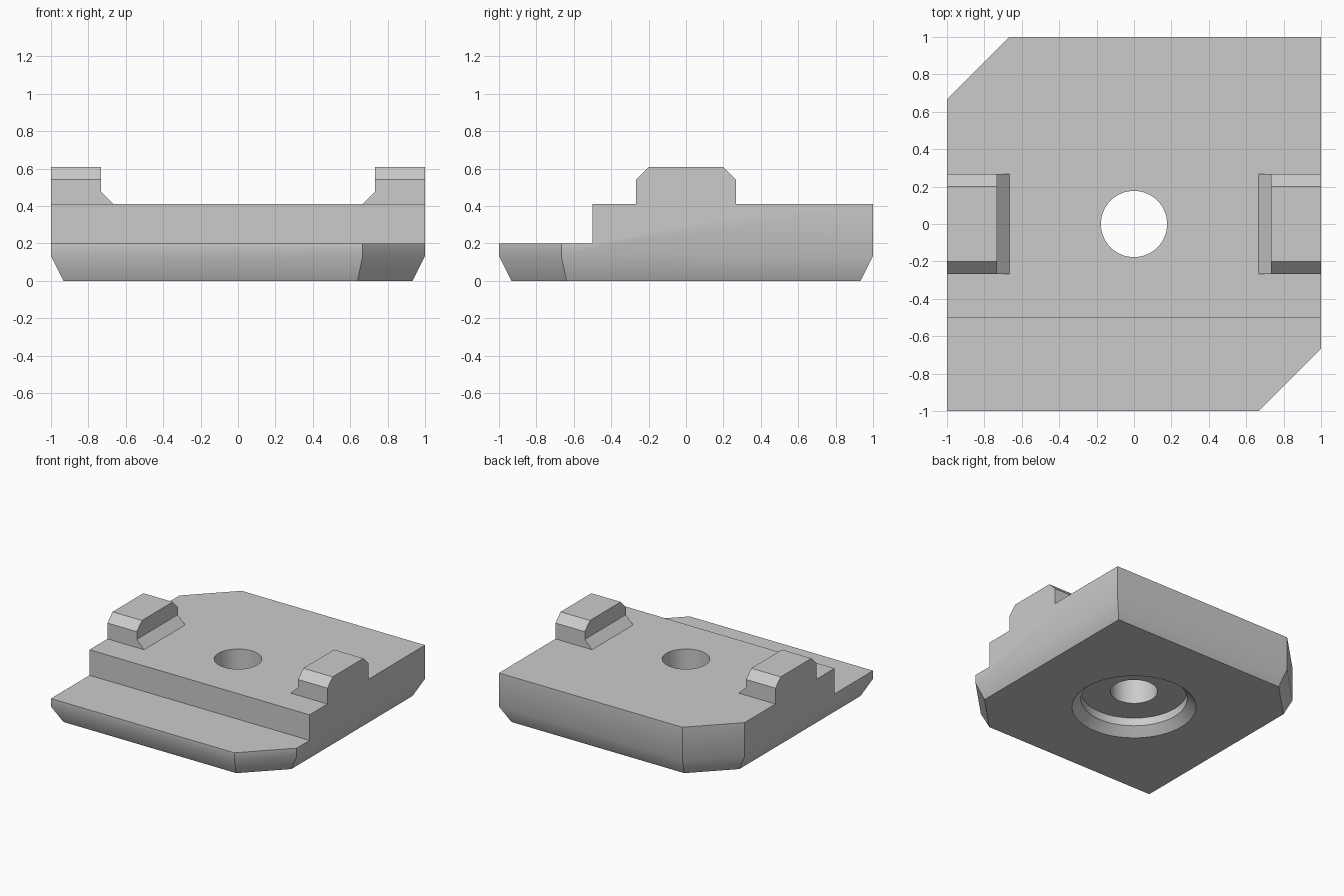
import bpy, bmesh, math

if "Cube" in bpy.data.objects:
    bpy.data.objects.remove(bpy.data.objects["Cube"])

U = 1 / 15          # base module of the part
TOP = 0.41          # height of the main deck
HEIGHT = 0.607      # height of the lugs

grey = bpy.data.materials.new("plain grey")
grey.use_nodes = True
grey.diffuse_color = (0.6, 0.6, 0.6, 1)
grey.node_tree.nodes["Principled BSDF"].inputs["Base Color"].default_value = (0.6, 0.6, 0.6, 1)


def loft(name, rings):
    """Solid skinned through matching rings of points, capped at both ends."""
    bm = bmesh.new()
    loops = [[bm.verts.new(p) for p in ring] for ring in rings]
    for a, b in zip(loops, loops[1:]):
        for i in range(len(a)):
            j = (i + 1) % len(a)
            bm.faces.new((a[i], a[j], b[j], b[i]))
    bm.faces.new(loops[0][::-1])
    bm.faces.new(loops[-1])
    bmesh.ops.recalc_face_normals(bm, faces=bm.faces)
    mesh = bpy.data.meshes.new(name)
    bm.to_mesh(mesh)
    bm.free()
    obj = bpy.data.objects.new(name, mesh)
    bpy.context.collection.objects.link(obj)
    mesh.materials.append(grey)
    return obj


def outline(z, inset=0.0):
    """Square plan with two opposite corners cut off."""
    s = 1 - inset
    c = 5 / 3 - inset * math.sqrt(2) - s
    half = [(-s, -s), (c, -s), (s, -c)]
    return [(x, y, z) for x, y in half + [(-x, -y) for x, y in half]]


def circle(r, z, n=64):
    return [(r * math.cos(t), r * math.sin(t), z)
            for t in (2 * math.pi * i / n for i in range(n))]


def box(name, x0, x1, y0, y1, z0, z1):
    return loft(name, [[(x0, y0, z), (x1, y0, z), (x1, y1, z), (x0, y1, z)]
                       for z in (z0, z1)])


def combine(target, tool, operation):
    mod = target.modifiers.new(operation.lower(), 'BOOLEAN')
    mod.operation, mod.object, mod.solver = operation, tool, 'EXACT'
    bpy.context.view_layer.objects.active = target
    bpy.ops.object.modifier_apply(modifier=mod.name)
    bpy.data.objects.remove(tool)


# Plate with a tapered lower edge
plate = loft("base_plate", [outline(0, U), outline(2 * U), outline(TOP)])

# Lowered ledge along the front
combine(plate, box("ledge_cutter", -2, 2, -2, -0.5, 0.2, 1), 'DIFFERENCE')

# Chamfered round recess underneath, and the hole through the plate
combine(plate, loft("recess_cutter", [circle(8 * U, -U), circle(6 * U, U),
                                      circle(6 * U, 2 * U)]), 'DIFFERENCE')
combine(plate, loft("hole_cutter", [circle(0.177, -1), circle(0.177, 1)]), 'DIFFERENCE')

# Lugs on both sides: bevelled ends, sloped foot on the inner side
for side in (-1, 1):
    profile = [(-4 * U, TOP - U), (4 * U, TOP - U), (4 * U, HEIGHT - U),
               (3 * U, HEIGHT), (-3 * U, HEIGHT), (-4 * U, HEIGHT - U)]
    lug = loft("lug", [[(side * x, y, z) for y, z in profile] for x in (11 * U, 1)])
    section = [(9 * U, TOP - U), (11 * U, TOP + U), (12 * U, TOP + U), (12 * U, TOP - U)]
    foot = loft("lug_foot", [[(side * x, y, z) for x, z in section]
                             for y in (-4 * U, 4 * U)])
    combine(lug, foot, 'UNION')
    combine(plate, lug, 'UNION')

# Soft shading across the tapered sides and round walls only
bpy.ops.object.select_all(action='DESELECT')
plate.select_set(True)
bpy.context.view_layer.objects.active = plate
bpy.ops.object.shade_smooth_by_angle(angle=math.radians(30))
